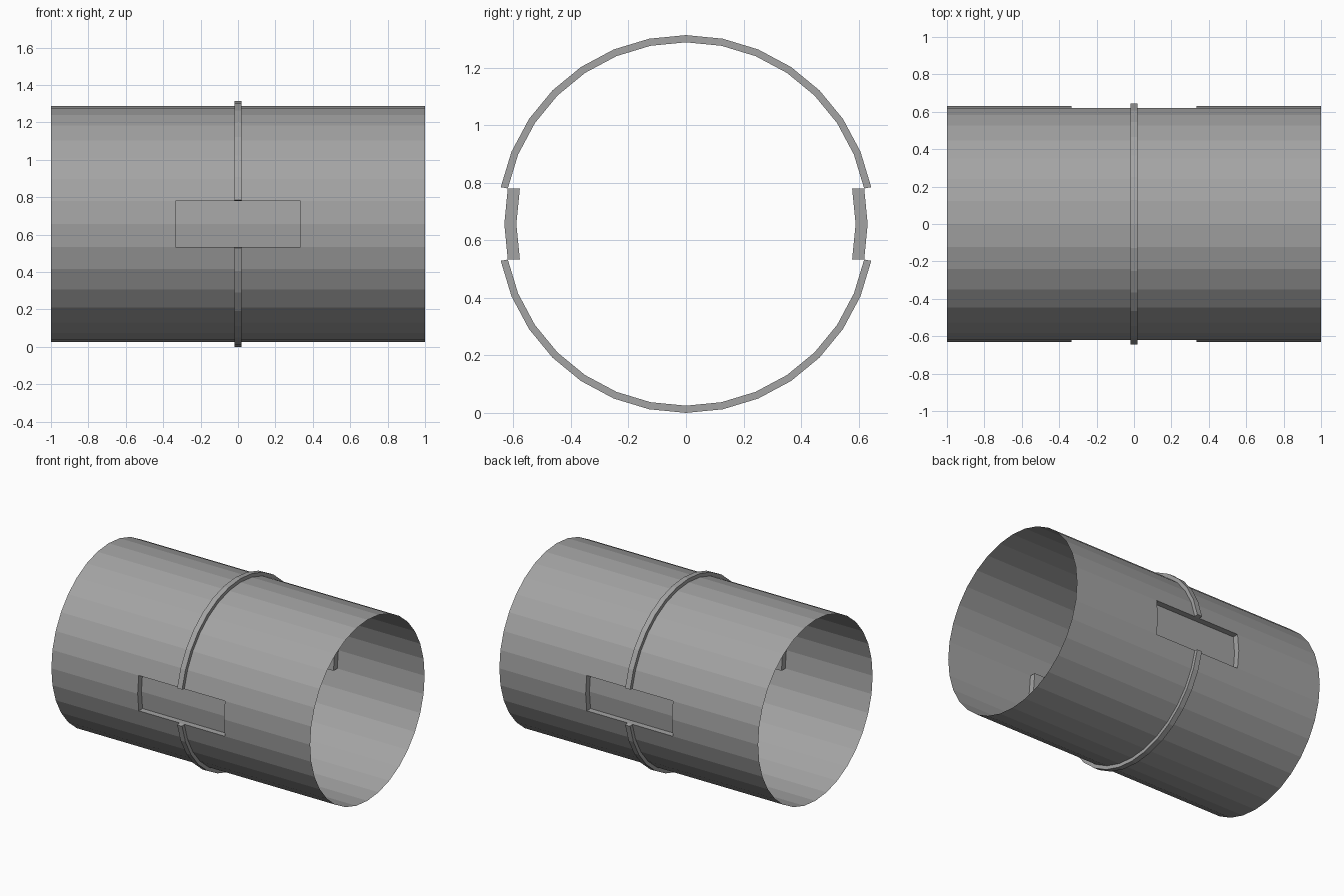
import bpy, bmesh, math

if "Cube" in bpy.data.objects:
    bpy.data.objects.remove(bpy.data.objects["Cube"])

SIDES = 32
R, RING_R, ZC = 0.632, 0.657, 0.657
XS = [-1, -0.333, -0.019, 0.019, 0.333, 1]
RECESS = 0.042

bm = bmesh.new()

# Open thin tube along x, cut into bands for the recesses and the ring
loops = []
for x in XS:
    loops.append([bm.verts.new((x, R * math.sin(a), R * math.cos(a)))
                  for a in (2 * math.pi * i / SIDES for i in range(SIDES))])
face = {}
for b in range(len(XS) - 1):
    for i in range(SIDES):
        j = (i + 1) % SIDES
        face[b, i] = bm.faces.new((loops[b][i], loops[b + 1][i],
                                   loops[b + 1][j], loops[b][j]))


def extrude(faces, move):
    """Extrude a patch of the tube and move its new vertices."""
    res = bmesh.ops.extrude_face_region(bm, geom=faces)
    for v in res["geom"]:
        if isinstance(v, bmesh.types.BMVert):
            move(v.co)
    left = [f for f in faces if f.is_valid]
    if left:
        bmesh.ops.delete(bm, geom=left, context="FACES")


def raise_ring(co):
    co.y *= RING_R / R
    co.z *= RING_R / R


def sink(co):
    co.y -= math.copysign(RECESS, co.y)


q = SIDES // 4
right, left = (q - 1, q), (3 * q - 1, 3 * q)
upper = [i % SIDES for i in range(3 * q + 1, SIDES + q - 1)]
lower = list(range(q + 1, 3 * q - 1))

# Raised ring halves, above and below the side recesses
for half in (upper, lower):
    extrude([face[2, i] for i in half], raise_ring)

# Rectangular recesses on both sides
for side in (right, left):
    extrude([face[b, i] for b in (1, 2, 3) for i in side], sink)

bmesh.ops.translate(bm, verts=bm.verts[:], vec=(0, 0, ZC))
mesh = bpy.data.meshes.new("pipe_sleeve")
bm.to_mesh(mesh)
bm.free()

# Dark grey surface
mat = bpy.data.materials.new("dark_grey")
mat.diffuse_color = (0.37, 0.37, 0.37, 1)
mat.use_nodes = True
mat.node_tree.nodes["Principled BSDF"].inputs["Base Color"].default_value = mat.diffuse_color
mesh.materials.append(mat)
bpy.context.collection.objects.link(bpy.data.objects.new("pipe_sleeve", mesh))
